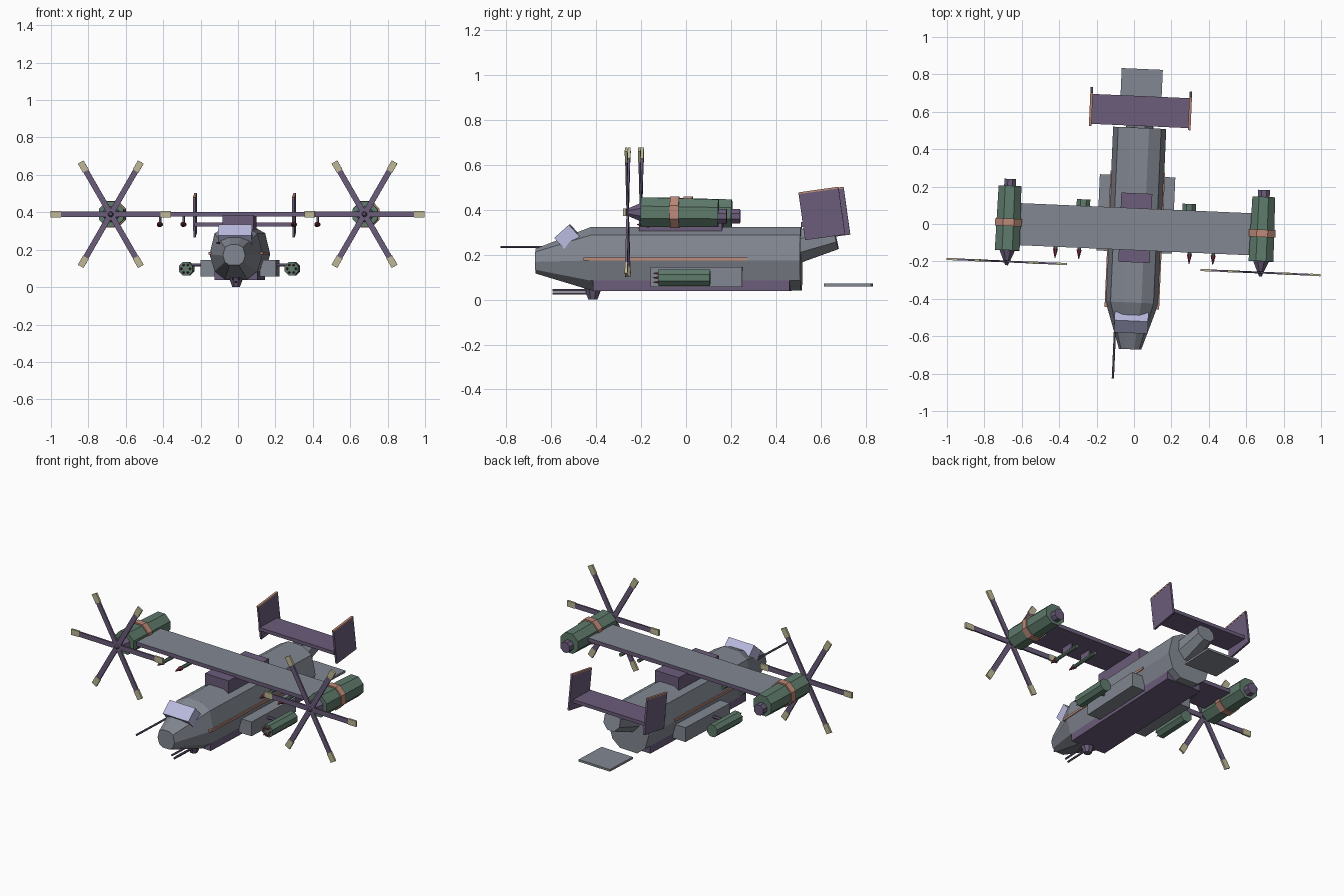
import bpy, bmesh, math
from mathutils import Matrix, Vector

if "Cube" in bpy.data.objects:
    bpy.data.objects.remove(bpy.data.objects["Cube"])

# whole aircraft sits slightly yawed
ROOT = Matrix.Rotation(math.radians(-2.5), 4, 'Z') @ Matrix.Translation((0.008, 0, 0))


def mat(name, hexa):
    m = bpy.data.materials.new(name)
    c = [int(hexa[i:i + 2], 16) / 255 for i in (0, 2, 4)]
    m.diffuse_color = [((v + 0.055) / 1.055) ** 2.4 for v in c] + [1]
    m.use_nodes = True
    m.node_tree.nodes["Principled BSDF"].inputs["Base Color"].default_value = m.diffuse_color
    return m


GREY = mat("hull_grey", "828791")
PURPLE = mat("plum", "6B5D7A")
GREEN = mat("dull_green", "5E7A6B")
SALMON = mat("salmon", "BC8A78")
TAN = mat("pale_tan", "BEB896")
LILAC = mat("glass_lilac", "BABAE0")
RED = mat("dark_red", "8E3A4C")


def finish(name, bm, *mats):
    bmesh.ops.recalc_face_normals(bm, faces=bm.faces)
    me = bpy.data.meshes.new(name)
    bm.to_mesh(me)
    bm.free()
    for m in mats:
        me.materials.append(m)
    ob = bpy.data.objects.new(name, me)
    ob.matrix_world = ROOT
    bpy.context.collection.objects.link(ob)
    return ob


def box(name, m, x, y, z, tilt=0):
    """Box from (min, max) ranges, tilted about the x axis through its centre."""
    bm = bmesh.new()
    c = [(a + b) / 2 for a, b in (x, y, z)]
    s = [b - a for a, b in (x, y, z)]
    M = Matrix.Translation(c) @ Matrix.Rotation(math.radians(tilt), 4, 'X') @ Matrix.Diagonal(s + [1])
    bmesh.ops.create_cube(bm, size=1, matrix=M)
    return finish(name, bm, m)


def tube(name, m, a, b, r1, r2=None, n=8):
    """Straight or tapered round bar from a to b, with a flat side up."""
    a, b = Vector(a), Vector(b)
    bm = bmesh.new()
    M = (Matrix.Translation((a + b) / 2) @ (b - a).to_track_quat('Z', 'Y').to_matrix().to_4x4()
         @ Matrix.Rotation(math.pi / n, 4, 'Z'))
    bmesh.ops.create_cone(bm, cap_ends=True, segments=n, radius1=r1,
                          radius2=r1 if r2 is None else r2, depth=(b - a).length, matrix=M)
    return finish(name, bm, m)


def span(s, a, b):
    return tuple(sorted((s * a, s * b)))


# fuselage: ten-sided section lofted from nose to rear
half = [(0.05, 0.325), (0.115, 0.288), (0.142, 0.175), (0.115, 0.085), (0.06, 0.042)]
section = half + [(-x, z) for x, z in reversed(half)]
bm = bmesh.new()
rings = []
for y, sx, sz in [(-0.67, 0.42, 0.39), (-0.42, 1, 1), (0.515, 1, 1)]:
    rings.append([bm.verts.new((x * sx, y, 0.17 + (z - 0.178) * sz + 0.008 * (sz == 1)))
                  for x, z in section])
for r0, r1 in zip(rings, rings[1:]):
    for i in range(10):
        j = (i + 1) % 10
        bm.faces.new((r0[i], r0[j], r1[j], r1[i]))
bm.faces.new(rings[0])
bm.faces.new(rings[-1])
finish("fuselage", bm, GREY)

# tail boom, belly, wing mount, canopy, loading ramp
tube("tail_boom", GREY, (0, 0.40, 0.215), (0, 0.668, 0.28), 0.092, 0.06)
box("belly_plate", PURPLE, (-0.115, 0.115), (-0.41, 0.467), (0.038, 0.085))
box("wing_mount", PURPLE, (-0.083, 0.083), (-0.205, 0.165), (0.30, 0.384))
box("canopy", LILAC, (-0.09, 0.09), (-0.568, -0.48), (0.235, 0.315), 42)
box("loading_ramp", GREY, (-0.11, 0.11), (0.62, 0.83), (0.06, 0.073))

# wing: grey skin on top, plum edges and underside
wing = box("wing", GREY, (-0.63, 0.63), (-0.14, 0.085), (0.378, 0.402))
wing.data.materials.append(PURPLE)
for p in wing.data.polygons:
    p.material_index = 0 if p.normal.z > 0.5 else 1

# tailplane
box("tailplane", PURPLE, (-0.265, 0.265), (0.525, 0.685), (0.325, 0.346))

# refuelling probe
tube("refuel_probe", PURPLE, (-0.085, -0.83, 0.235), (-0.085, -0.48, 0.235), 0.006, n=6)

# chin gun
tube("gun_turret", PURPLE, (0, -0.415, 0.002), (0, -0.415, 0.06), 0.022, 0.045)
for i, (x, z) in enumerate([(-0.016, 0.043), (0.016, 0.043), (0, 0.028)]):
    tube(f"gun_barrel_{i}", PURPLE, (x, -0.595, z), (x, -0.40, z), 0.006, n=6)

for s, side in ((-1, "left"), (1, "right")):
    # tail fin with coloured top edge
    box(f"tail_fin_{side}", PURPLE, span(s, 0.259, 0.271), (0.528, 0.708), (0.277, 0.487), 8)
    trim = box(f"fin_trim_{side}", SALMON, span(s, 0.258, 0.272), (0.528, 0.708), (-0.004, 0.004))
    trim.matrix_world = (ROOT @ Matrix.Translation((0, 0.618, 0.382))
                         @ Matrix.Rotation(math.radians(8), 4, 'X')
                         @ Matrix.Translation((0, -0.618, 0.106)))

    # side stripe and sponson
    box(f"side_stripe_{side}", SALMON, span(s, 0.13, 0.146), (-0.45, 0.28), (0.174, 0.188))
    box(f"sponson_{side}", GREY, span(s, 0.09, 0.202), (-0.15, 0.258), (0.057, 0.145))

    # rocket pod on its arm
    px, pz = s * 0.283, 0.098
    tube(f"rocket_pod_{side}", GREEN, (px, -0.11, pz), (px, 0.12, pz), 0.039)
    tube(f"pod_arm_{side}", PURPLE, (s * 0.19, 0.0, 0.118), (px, 0.0, 0.118), 0.009, n=6)
    for k in range(6):
        a = k * math.pi / 3
        x, z = px + 0.023 * math.cos(a), pz + 0.023 * math.sin(a)
        tube(f"rocket_{side}_{k}", RED, (x, -0.135, z), (x, -0.105, z), 0.001, 0.008, n=6)

    # missiles under the wing
    for k, x in enumerate((0.295, 0.422)):
        x *= s
        tube(f"missile_{side}_{k}", GREEN, (x, -0.155, 0.335), (x, 0.04, 0.335), 0.011)
        tube(f"missile_nose_{side}_{k}", RED, (x, -0.20, 0.335), (x, -0.15, 0.335), 0.002, 0.015)
        box(f"missile_mount_{side}_{k}", PURPLE, (x - 0.005, x + 0.005), (-0.09, -0.01), (0.34, 0.38))

    # engine nacelle
    ex, ez = s * 0.679, 0.39
    tube(f"nacelle_{side}", GREEN, (ex, -0.17, ez), (ex, 0.175, ez - 0.004), 0.072, 0.066)
    tube(f"nacelle_band_{side}", SALMON, (ex, -0.04, ez), (ex, 0.0, ez), 0.077)
    tube(f"exhaust_{side}", PURPLE, (ex, 0.17, 0.372), (ex, 0.212, 0.372), 0.034)
    tube(f"spinner_{side}", PURPLE, (ex, -0.25, ez), (ex, -0.168, ez), 0.008, 0.046)

    # six-bladed rotor with pale tips
    for part, m, r0, r1, w in (("blades", PURPLE, 0.0, 0.268, 0.03), ("tips", TAN, 0.266, 0.322, 0.035)):
        bm = bmesh.new()
        for k in range(6):
            M = (Matrix.Translation((ex, -0.23, ez)) @ Matrix.Rotation(k * math.pi / 3, 4, 'Y')
                 @ Matrix.Translation(((r0 + r1) / 2, 0, 0))
                 @ Matrix.Diagonal((r1 - r0, 0.010 if part == "blades" else 0.012, w, 1)))
            bmesh.ops.create_cube(bm, size=1, matrix=M)
        finish(f"rotor_{part}_{side}", bm, m)
